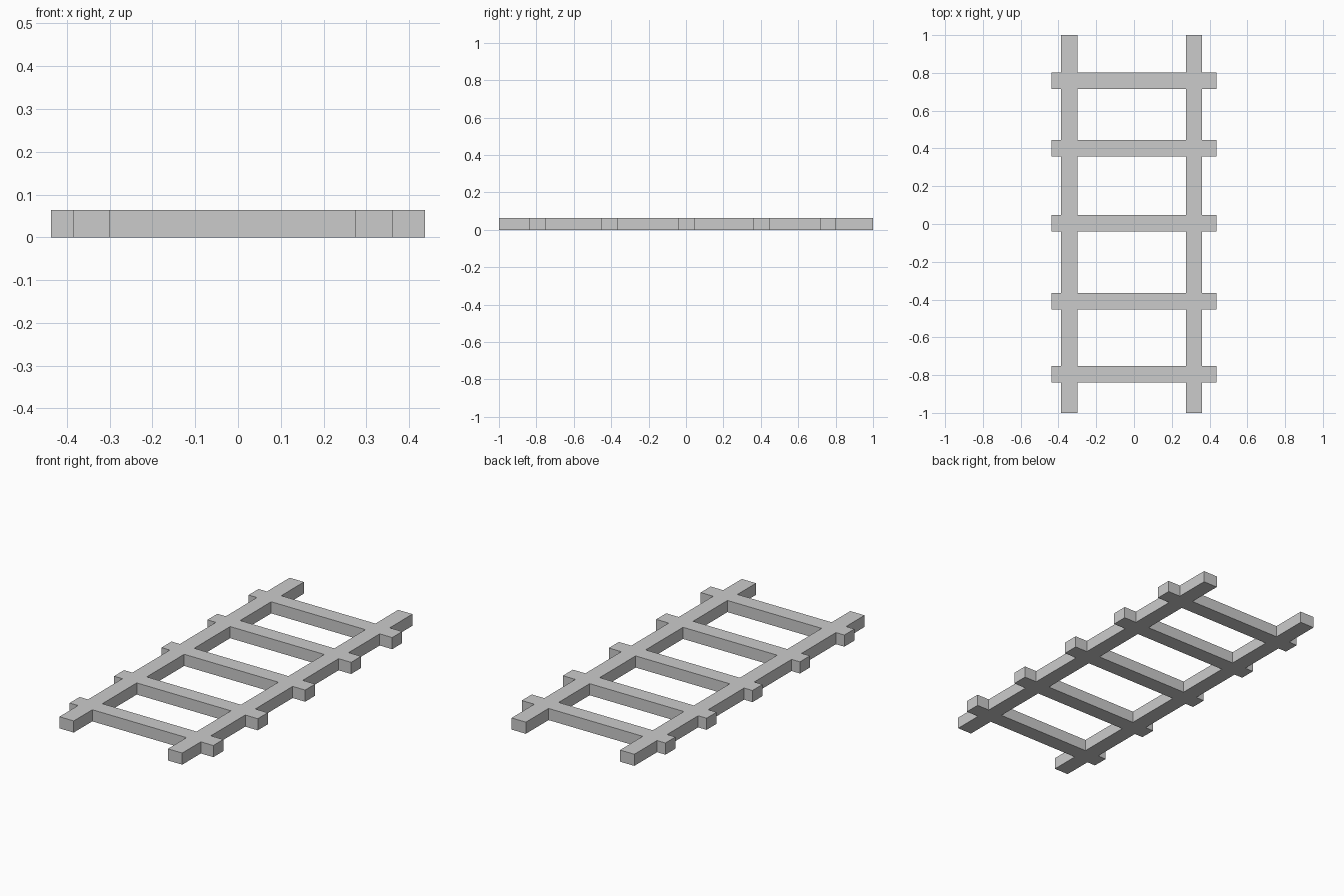
import bpy
import bmesh

if "Cube" in bpy.data.objects:
    bpy.data.objects.remove(bpy.data.objects["Cube"])

HEIGHT = 0.064
RAILS = [(-0.386, -0.299), (0.274, 0.361)]          # x ranges
HALF_W = 0.437                                      # rung half length
RUNG_CENTRES = [-0.795, -0.409, 0.003, 0.402, 0.759]
HALF_RUNG = 0.0435
RUNGS = [(c - HALF_RUNG, c + HALF_RUNG) for c in RUNG_CENTRES]


def inside(value, ranges):
    return any(a < value < b for a, b in ranges)


# Grid lines where rails and rungs start and end
xs = sorted([-HALF_W, HALF_W] + [v for r in RAILS for v in r])
ys = sorted([-1.0, 1.0] + [v for r in RUNGS for v in r])

bm = bmesh.new()
grid = [[bm.verts.new((x, y, 0)) for y in ys] for x in xs]

# Footprint: fill each cell that lies in a rail or a rung
for i in range(len(xs) - 1):
    for j in range(len(ys) - 1):
        mid_x = (xs[i] + xs[i + 1]) / 2
        mid_y = (ys[j] + ys[j + 1]) / 2
        if inside(mid_x, RAILS) or inside(mid_y, RUNGS):
            bm.faces.new((grid[i][j], grid[i + 1][j],
                          grid[i + 1][j + 1], grid[i][j + 1]))
bmesh.ops.delete(bm, geom=[v for v in bm.verts if not v.link_faces], context='VERTS')

# Thickness: raise the footprint, keeping the underside
res = bmesh.ops.extrude_face_region(bm, geom=bm.faces[:], use_keep_orig=True)
top = [g for g in res["geom"] if isinstance(g, bmesh.types.BMVert)]
bmesh.ops.translate(bm, verts=top, vec=(0, 0, HEIGHT))
bmesh.ops.recalc_face_normals(bm, faces=bm.faces[:])

mesh = bpy.data.meshes.new("ladder_frame")
bm.to_mesh(mesh)
bm.free()
ladder = bpy.data.objects.new("ladder_frame", mesh)
bpy.context.collection.objects.link(ladder)
